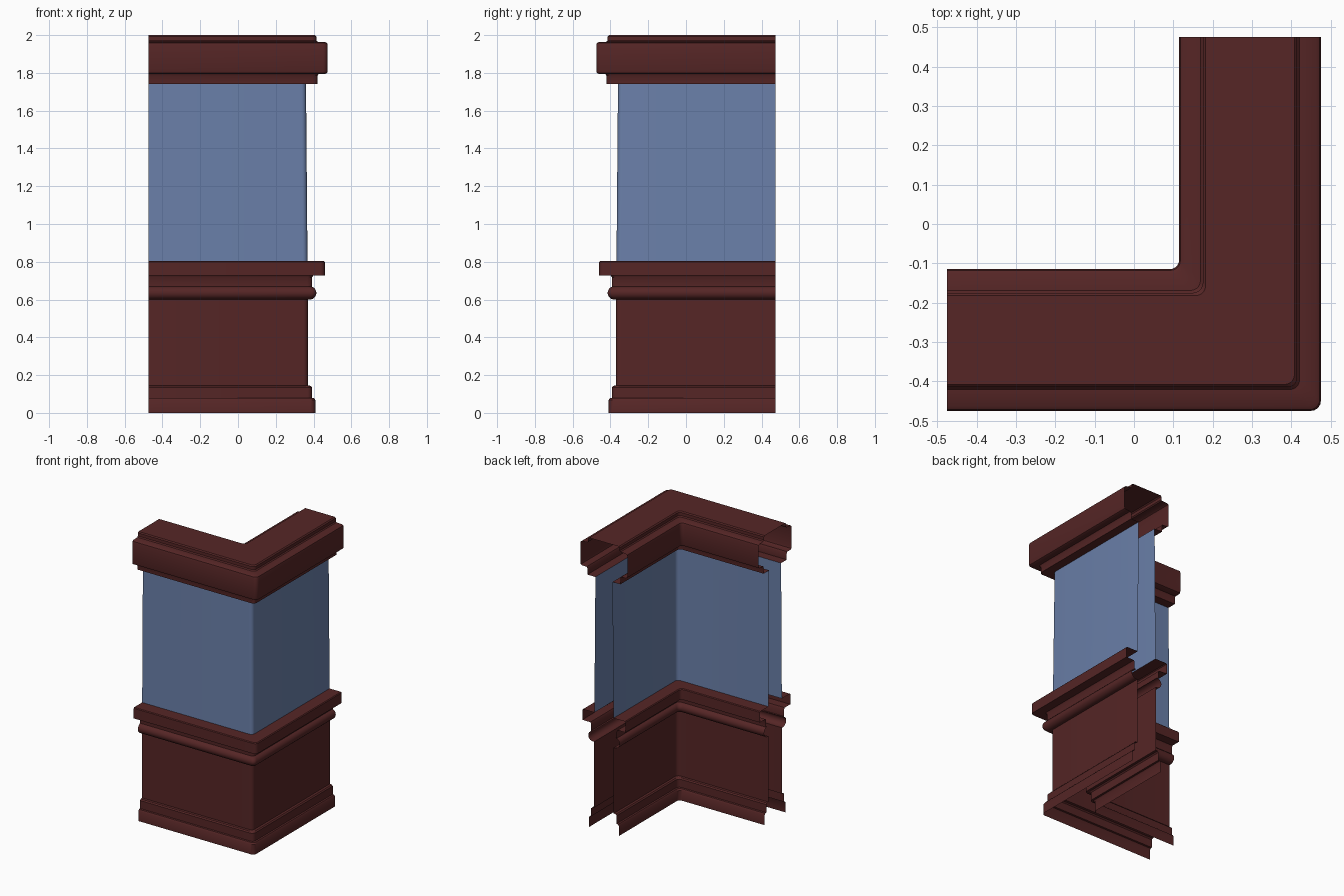
import bpy, math

if "Cube" in bpy.data.objects:
    bpy.data.objects.remove(bpy.data.objects["Cube"])

END = 0.475      # open ends of both arms
MID = 0.295      # distance of the wall centre line from the origin
FILLET = 0.025   # rounding of the vertical corner


def material(name, rgb):
    m = bpy.data.materials.new(name)
    m.diffuse_color = (*rgb, 1)
    m.use_nodes = True
    m.node_tree.nodes["Principled BSDF"].inputs["Base Color"].default_value = m.diffuse_color
    return m


maroon = material("dark maroon", (0.092, 0.019, 0.019))
blue = material("slate blue", (0.145, 0.215, 0.40))


def path(d):
    """L-shaped plan line at signed offset d from the wall centre line."""
    c = MID + d
    pts = [(-END, -c)]
    for i in range(6):
        a = -math.pi / 2 + i * math.pi / 10
        pts.append((c - FILLET + FILLET * math.cos(a),
                    -c + FILLET + FILLET * math.sin(a)))
    return pts + [(c, END)]


def sweep(name, profiles, mat):
    """Sweep (offset, height) profiles round the corner as open sheets."""
    verts, faces = [], []
    for prof in profiles:
        start = len(verts)
        for d, z in prof:
            ring = path(d)
            n = len(ring)
            verts += [(x, y, z) for x, y in ring]
        for j in range(len(prof) - 1):
            for i in range(n - 1):
                a = start + j * n + i
                faces.append((a, a + 1, a + n + 1, a + n))
    me = bpy.data.meshes.new(name)
    me.from_pydata(verts, [], faces)
    me.materials.append(mat)
    ob = bpy.data.objects.new(name, me)
    bpy.context.collection.objects.link(ob)
    bpy.ops.object.select_all(action='DESELECT')
    ob.select_set(True)
    bpy.context.view_layer.objects.active = ob
    bpy.ops.object.shade_smooth_by_angle(angle=math.radians(35))


def inner(prof):
    """Mirror an outer profile to the inside of the wall."""
    return [(-d, z) for d, z in reversed(prof)]


def both(prof):
    return [prof, inner(prof)]


# skirting board with two steps
sweep("skirting", both([(0.115, 0), (0.115, 0.068), (0.108, 0.078), (0.097, 0.08),
                        (0.097, 0.135), (0.09, 0.143), (0.075, 0.145)]), maroon)

# lower wall panel
sweep("lower_panel", both([(0.075, 0.145), (0.075, 0.6)]), maroon)

# dado: rounded bead, neck and projecting ledge
bead = [(0.085 + 0.035 * math.cos(a), 0.635 + 0.035 * math.sin(a))
        for a in [math.radians(-90 + 18 * i) for i in range(11)]]
sweep("dado_rail", both([(0.075, 0.6)] + bead +
                        [(0.098, 0.67), (0.098, 0.718), (0.104, 0.728), (0.165, 0.728),
                         (0.165, 0.798), (0.16, 0.803), (0.073, 0.803)]), maroon)

# tapering upper wall
sweep("upper_panel", both([(0.073, 0.803), (0.065, 1.742)]), blue)

# cornice runs over the top and down the inside
cornice = [(0.065, 1.742), (0.126, 1.742), (0.126, 1.785), (0.132, 1.795),
           (0.168, 1.795), (0.177, 1.8), (0.18, 1.81), (0.18, 1.945),
           (0.177, 1.957), (0.168, 1.963), (0.126, 1.965), (0.12, 1.972),
           (0.12, 1.993), (0.113, 2.0)]
sweep("cornice", [cornice + inner(cornice)], maroon)
